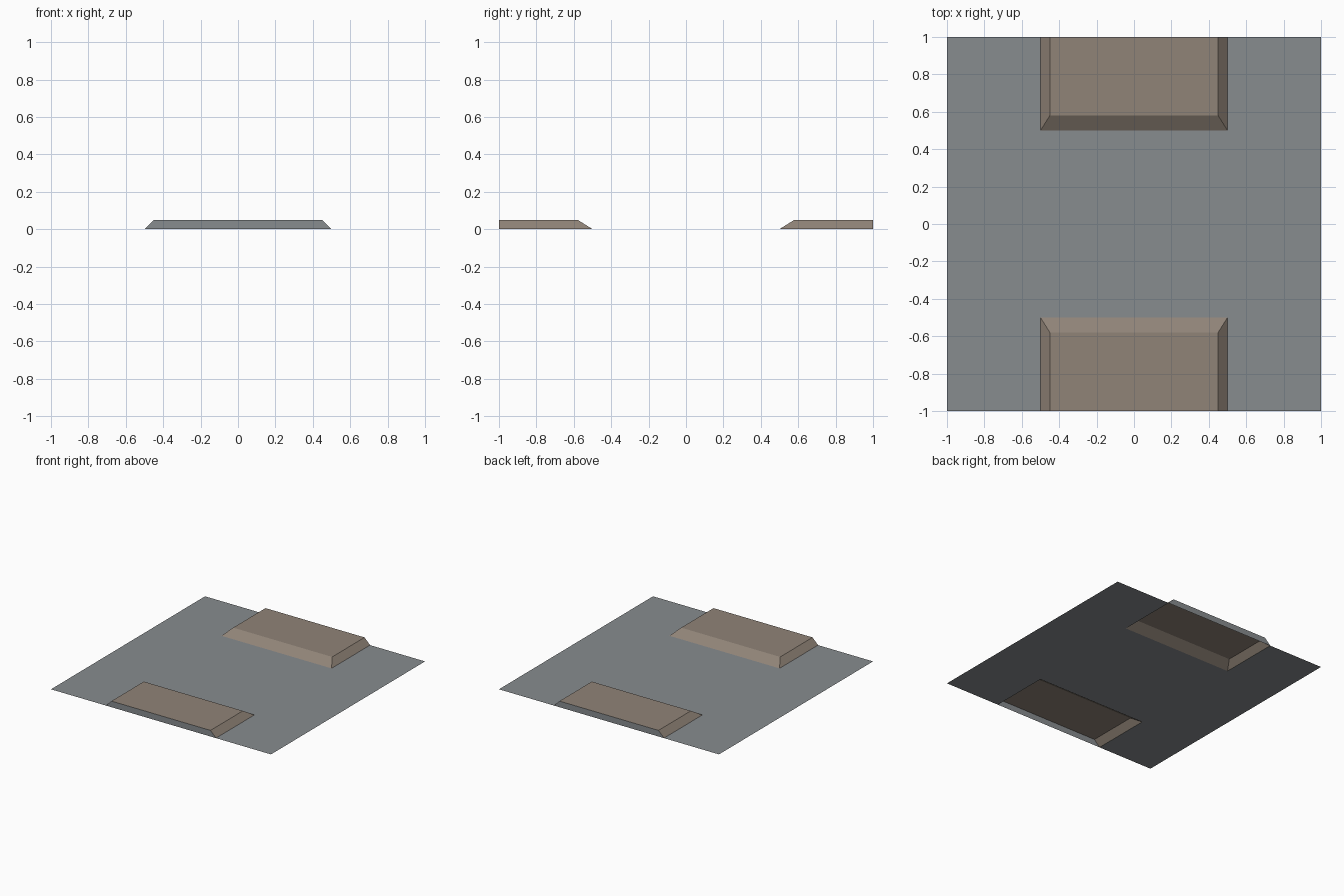
import bpy
import math
from mathutils import Matrix

if "Cube" in bpy.data.objects:
    bpy.data.objects.remove(bpy.data.objects["Cube"])


def material(name, rgb):
    m = bpy.data.materials.new(name)
    m.diffuse_color = (*rgb, 1)
    m.use_nodes = True
    m.node_tree.nodes["Principled BSDF"].inputs["Base Color"].default_value = m.diffuse_color
    return m


grey = material("road_grey", (0.245, 0.262, 0.275))
brown = material("kerb_brown", (0.28, 0.23, 0.187))

HALF = 0.5            # half width of the slab footprint and its inner y edge
TOP_X, TOP_Y = 0.45, 0.58
HEIGHT = 0.05


def build(name, verts, faces, mats):
    mesh = bpy.data.meshes.new(name)
    mesh.from_pydata(verts, [], faces)
    for m in mats:
        mesh.materials.append(m)
    obj = bpy.data.objects.new(name, mesh)
    bpy.context.collection.objects.link(obj)
    return obj


# Flat road sheet: 3 x 3 grid with the two slab footprints left open
xs = ys = (-1, -HALF, HALF, 1)
grid = [(x, y, 0) for y in ys for x in xs]
cells = [(r * 4 + c, r * 4 + c + 1, r * 4 + c + 5, r * 4 + c + 4)
         for r in range(3) for c in range(3) if not (c == 1 and r != 1)]
build("road_surface", grid, cells, [grey])


# Raised slab, open underneath: sloped on three sides, upright grey cut end
def slab(name, angle):
    verts = [(-HALF, -1, 0), (HALF, -1, 0), (HALF, -HALF, 0), (-HALF, -HALF, 0),
             (-TOP_X, -1, HEIGHT), (TOP_X, -1, HEIGHT),
             (TOP_X, -TOP_Y, HEIGHT), (-TOP_X, -TOP_Y, HEIGHT)]
    sides = [(i, (i + 1) % 4, (i + 1) % 4 + 4, i + 4) for i in range(4)]
    obj = build(name, verts, sides + [(4, 5, 6, 7)], [brown, grey])
    obj.data.transform(Matrix.Rotation(angle, 4, 'Z'))
    obj.data.polygons[0].material_index = 1   # cut end on the tile border


slab("front_slab", 0)
slab("back_slab", math.pi)
